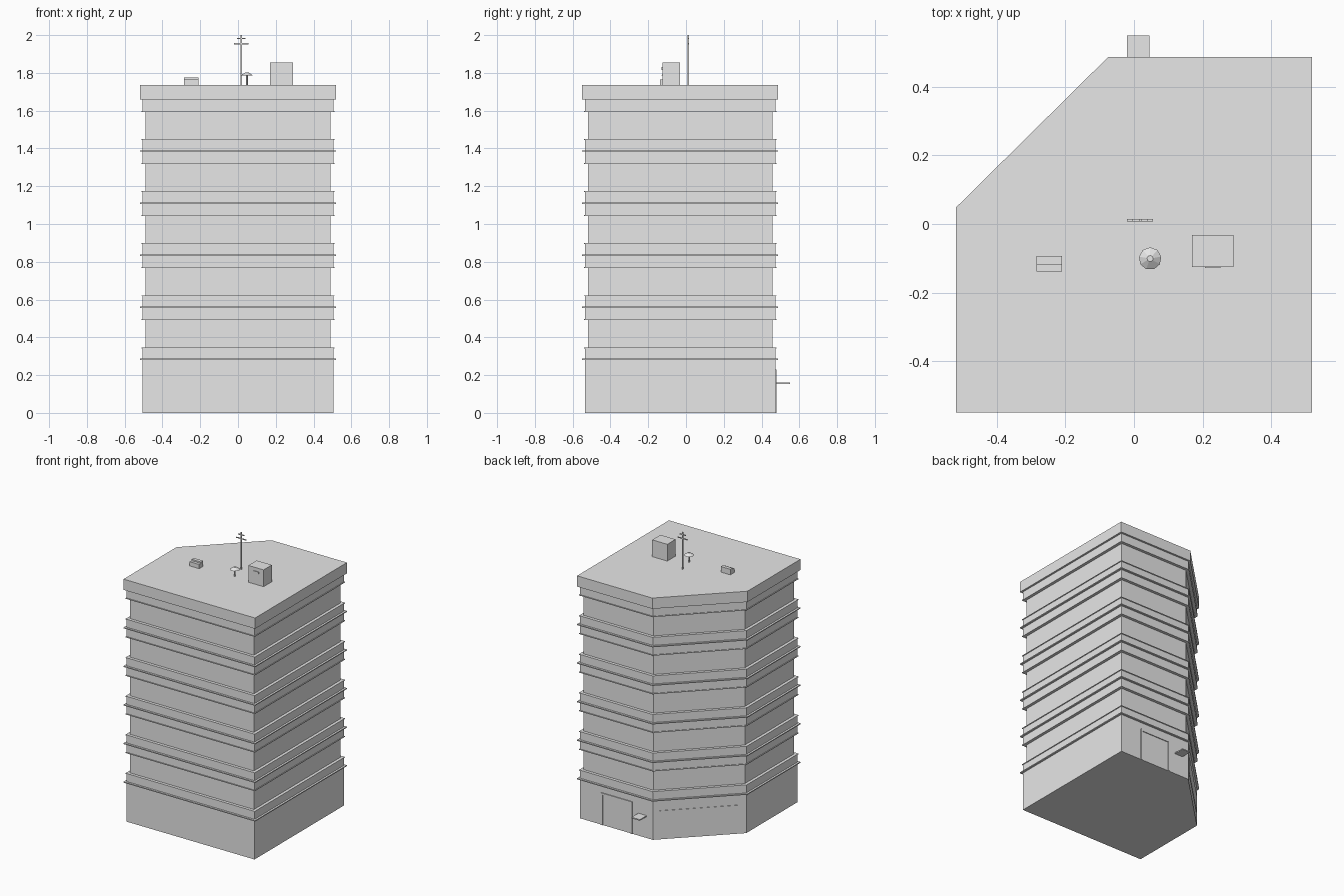
import bpy, bmesh, math
from mathutils import Vector

if "Cube" in bpy.data.objects:
    bpy.data.objects.remove(bpy.data.objects["Cube"])

grey = bpy.data.materials.new("concrete_grey")
grey.diffuse_color = (0.8, 0.8, 0.8, 1)
grey.use_nodes = True
grey.node_tree.nodes["Principled BSDF"].inputs["Base Color"].default_value = grey.diffuse_color

# Outer floor plan with one cut corner, counter-clockwise
PLAN = [Vector(p) for p in
        [(-0.52, -0.55), (0.52, -0.55), (0.52, 0.488), (-0.075, 0.488), (-0.52, 0.048)]]
ROOF = 1.735


def finish(name, bm):
    bmesh.ops.recalc_face_normals(bm, faces=bm.faces)
    me = bpy.data.meshes.new(name)
    bm.to_mesh(me)
    bm.free()
    me.materials.append(grey)
    ob = bpy.data.objects.new(name, me)
    bpy.context.collection.objects.link(ob)
    return ob


def inset_plan(d):
    """Move every plan edge inward by d and meet the edges again."""
    out = []
    for i, p in enumerate(PLAN):
        a = (p - PLAN[i - 1]).normalized()
        b = (PLAN[(i + 1) % len(PLAN)] - p).normalized()
        na, nb = Vector((-a.y, a.x)), Vector((-b.y, b.x))
        out.append(p + (na + nb) * d / (1 + na.dot(nb)))
    return out


def stack(name, rings):
    """Closed solid from (height, inset) rings."""
    bm = bmesh.new()
    loops = [[bm.verts.new((p.x, p.y, z)) for p in inset_plan(d)] for z, d in rings]
    n = len(PLAN)
    for lo, hi in zip(loops, loops[1:]):
        for i in range(n):
            j = (i + 1) % n
            bm.faces.new((lo[i], lo[j], hi[j], hi[i]))
    bm.faces.new(loops[0][::-1])
    bm.faces.new(loops[-1])
    return finish(name, bm)


def boxes(name, *spans):
    """One object from boxes given as (x0, x1, y0, y1, z0, z1)."""
    bm = bmesh.new()
    for x0, x1, y0, y1, z0, z1 in spans:
        vs = bmesh.ops.create_cube(bm, size=1)["verts"]
        for v in vs:
            v.co = ((x0 + x1) / 2 + v.co.x * (x1 - x0),
                    (y0 + y1) / 2 + v.co.y * (y1 - y0),
                    (z0 + z1) / 2 + v.co.z * (z1 - z0))
    return finish(name, bm)


# Tower profile: base, then floors with recessed walls, lipped bands and thin slabs
BAND, LIP, WALL, SLAB = 0.014, 0.009, 0.03, 0.0
rings = [(0, BAND)]
for k in range(5):
    z = 0.28 + 0.2757 * k
    rings += [(z, BAND), (z, SLAB), (z + 0.007, SLAB), (z + 0.007, BAND),
              (z + 0.062, BAND), (z + 0.062, LIP), (z + 0.067, LIP), (z + 0.067, WALL),
              (z + 0.211, WALL), (z + 0.211, LIP), (z + 0.216, LIP), (z + 0.216, BAND)]
rings += [(1.658, BAND), (1.658, SLAB), (ROOF, SLAB)]
stack("tower", rings)

# Rear entrance frame and small canopy
y = 0.474
boxes("door_frame",
      (0.09, 0.104, y - 0.01, y + 0.006, 0, 0.23),
      (0.326, 0.34, y - 0.01, y + 0.006, 0, 0.23),
      (0.09, 0.34, y - 0.01, y + 0.006, 0.217, 0.23))
boxes("entrance_canopy", (-0.02, 0.045, y - 0.01, 0.55, 0.152, 0.16))

# Panel on the cut corner
a, b = inset_plan(BAND)[3:5]
mid, ang = (a + b) / 2, math.atan2(a.y - b.y, a.x - b.x)
half = (a - b).length * 0.43
panel = boxes("corner_panel", (-half, half, -0.003, 0.003, 0.075, 0.205))
panel.location = (mid.x, mid.y, 0)
panel.rotation_euler.z = ang

# Rooftop units
boxes("roof_housing", (0.17, 0.29, -0.125, -0.032, ROOF, 1.855))
boxes("housing_vent", (0.207, 0.252, -0.129, -0.124, 1.815, 1.83))
boxes("roof_vent", (-0.285, -0.21, -0.118, -0.093, ROOF, 1.775),
      (-0.285, -0.21, -0.138, -0.118, ROOF, 1.765))

# Aerial mast with two crossbars
boxes("aerial",
      (0.014, 0.022, 0.007, 0.015, ROOF, 2.0),
      (-0.02, 0.056, 0.008, 0.014, 1.951, 1.957),
      (-0.005, 0.041, 0.008, 0.014, 1.979, 1.985))

# Mushroom-shaped roof ventilator
bm = bmesh.new()
for r1, r2, z0, z1 in [(0.005, 0.005, ROOF, 1.788), (0.033, 0.009, 1.786, 1.802)]:
    vs = bmesh.ops.create_cone(bm, cap_ends=True, segments=9, radius1=r1,
                               radius2=r2, depth=z1 - z0)["verts"]
    bmesh.ops.translate(bm, verts=vs, vec=(0.047, -0.101, (z0 + z1) / 2))
finish("mushroom_ventilator", bm)
